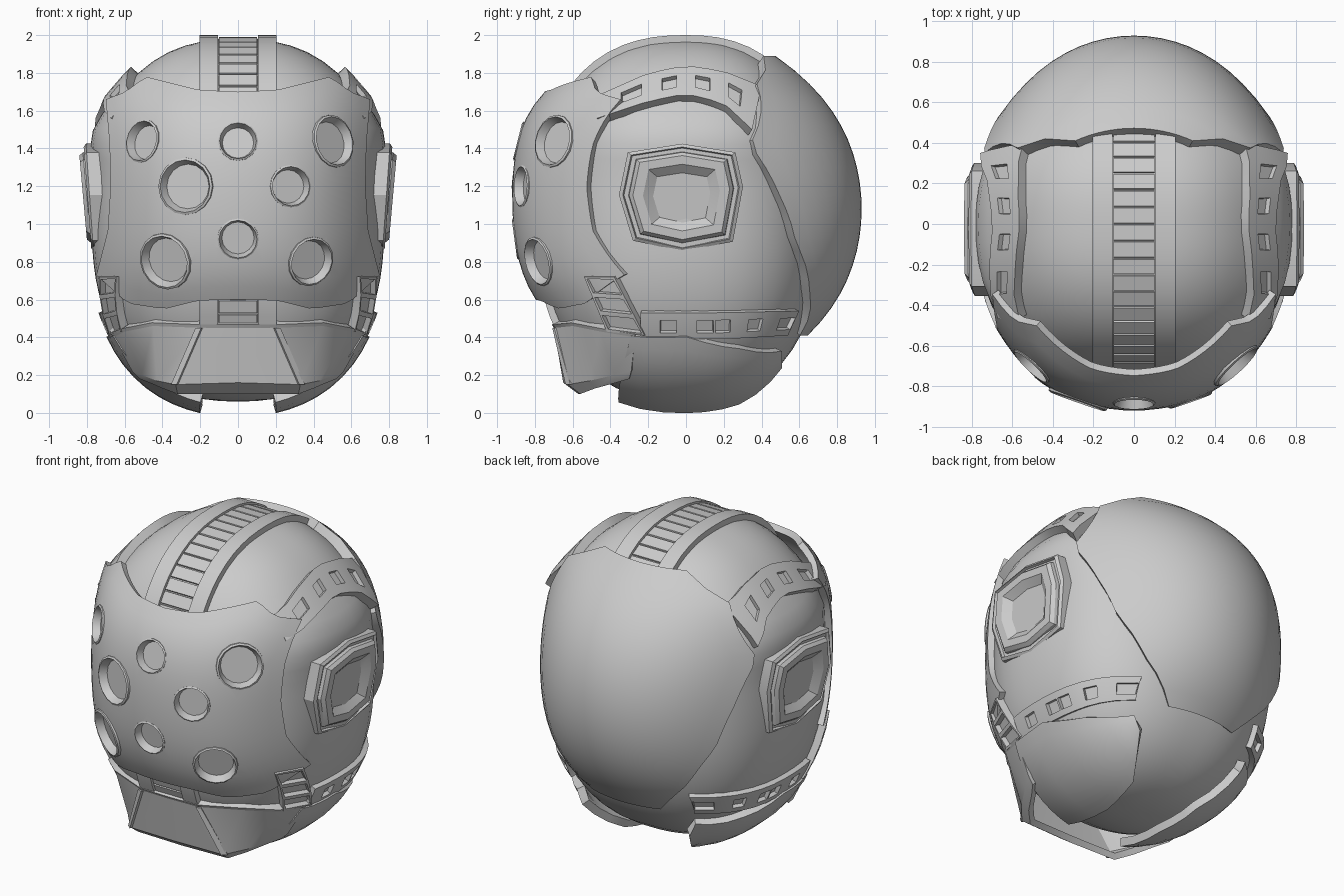
import bpy, bmesh, math
from mathutils import Vector, Matrix

if "Cube" in bpy.data.objects:
    bpy.data.objects.remove(bpy.data.objects["Cube"])

A, C, P, Z0 = 0.775, 0.96, 2.4, 1.02      # superellipsoid of the main shell
CEN = Vector((0, 0, Z0))


def depth(y):
    """Half depth of the shell: shallower at the back, under the back plate."""
    return 0.775 if y < 0 else 0.72


def bulge(z):
    """Widening of the shell above the ears."""
    return 1 + 0.08 * math.exp(-((z - 1.50) / 0.17) ** 2)


def interp(pts, t):
    """Piecewise linear lookup; pts = [(t, value), ...]."""
    for (t0, a), (t1, b) in zip(pts, pts[1:]):
        if t <= t1:
            return a + (b - a) * (t - t0) / (t1 - t0)
    return pts[-1][1]


def along(poly, t):
    """Point at parameter 0..1 along a polyline."""
    n = len(poly) - 1
    i = min(int(t * n), n - 1)
    return Vector(poly[i]).lerp(Vector(poly[i + 1]), t * n - i)


def side(y, z, off):
    """Point of the shell seen at (y, z) in the right view."""
    s = 1 - abs(y / (depth(y) + off)) ** P - abs((z - Z0) / (C + off)) ** P
    return Vector(((A + off) * max(s, 0) ** (1 / P) * bulge(z), y, z))


def radial(v, off):
    """Push a point radially on to the shell."""
    d = Vector(v) - CEN
    t = sum(abs(k / (r + off)) ** P for k, r in zip(d, (A, depth(d.y), C))) ** (-1 / P)
    p = CEN + d * t
    p.x *= bulge(p.z)
    return p


def grid(name, rows, thick=0.0, mirror=False, window=None, inset=(0.008, -0.025), center=CEN):
    """Quad surface through rows of points; chosen cells become recessed windows."""
    bm = bmesh.new()
    vs = [[bm.verts.new(p) for p in r] for r in rows]
    picked = []
    for i in range(len(rows) - 1):
        for j in range(len(rows[0]) - 1):
            f = bm.faces.new((vs[i][j], vs[i][j + 1], vs[i + 1][j + 1], vs[i + 1][j]))
            if window and window(i, j):
                picked.append(f)
    bm.normal_update()
    if sum(f.normal.dot(f.calc_center_median() - center) * f.calc_area() for f in bm.faces) < 0:
        bmesh.ops.reverse_faces(bm, faces=bm.faces[:])
        bm.normal_update()
    if picked:
        bmesh.ops.inset_individual(bm, faces=picked, thickness=inset[0], depth=0)
        bmesh.ops.inset_individual(bm, faces=picked, thickness=0.003, depth=inset[1])
    bmesh.ops.remove_doubles(bm, verts=bm.verts[:], dist=1e-5)
    return finish(name, bm, thick, mirror)


def finish(name, bm, thick=0.0, mirror=False):
    me = bpy.data.meshes.new(name)
    bm.to_mesh(me)
    bm.free()
    ob = bpy.data.objects.new(name, me)
    bpy.context.collection.objects.link(ob)
    if thick:
        m = ob.modifiers.new("thickness", 'SOLIDIFY')
        m.thickness, m.offset = thick, -1
    if mirror:
        ob.modifiers.new("mirror", 'MIRROR')
    return ob


def band(name, top, bottom, cols, levels, off, **kw):
    """Raised strip on the side of the shell between two (y, z) lines."""
    pts = []
    for h in levels:
        line = [along(bottom, j / cols).lerp(along(top, j / cols), h) for j in range(cols + 1)]
        pts.append([side(p[0], p[1], off) for p in line])
    return grid(name, pts, 0.06, True, **kw)


# Main shell
bm = bmesh.new()
bmesh.ops.create_uvsphere(bm, u_segments=48, v_segments=32, radius=1)
for v in bm.verts:
    v.co = radial(v.co + CEN, 0)
finish("main_shell", bm)

# Face mask
def mask_y(x, z):
    d = z - 1.14
    return -0.92 + 0.5 * x**2 + 0.8 * x**4 + 0.25 * d**2 + (0.95 if d > 0 else 0.6) * d**4

mask_top = [(0, 1.70), (.3, 1.71), (.7, 1.78), (.85, 1.70), (1, 1.66)]
mask_bottom = [(0, .60), (.28, .595), (.52, .55), (.78, .58), (1, .73)]
mask_width = [(0, .75), (.25, .69), (.5, .675), (.75, .68), (1, .70)]
rows = []
for i in range(17):
    v, r = i / 16, []
    for j in range(33):
        u = j / 16 - 1
        x = u * interp(mask_width, v)
        z = interp(mask_bottom, abs(u)) * (1 - v) + interp(mask_top, abs(u)) * v
        r.append((x, mask_y(x, z), z))
    rows.append(r)
mask = grid("face_mask", rows, 0.04)

# Lens sockets set along the mask normals, with matching holes
lenses = [(-.51, 1.44, .115), (0, 1.44, .105), (.51, 1.44, .14), (-.28, 1.2, .15),
          (.28, 1.2, .112), (0, .92, .108), (-.39, .8, .15), (.39, .8, .132)]
cut = bmesh.new()
for n, (x, z, r) in enumerate(lenses):
    d = z - 1.14
    nrm = Vector((x + 3.2 * x**3, -1, .5 * d + (3.8 if d > 0 else 2.4) * d**3)).normalized()
    m = Matrix.Translation((x, mask_y(x, z), z)) @ nrm.to_track_quat('Z', 'Y').to_matrix().to_4x4()
    prof = [(1.03 * r, -.045), (1.01 * r, -.004), (.93 * r, .002), (.79 * r, -.045), (0, -.045)]
    ring = [2 * math.pi * k / 16 for k in range(17)]
    grid(f"lens_{n + 1}", [[m @ Vector((q * math.cos(a), q * math.sin(a), h)) for a in ring]
                           for q, h in prof])
    bmesh.ops.create_cone(cut, cap_ends=True, segments=16, radius1=.95 * r, radius2=.95 * r,
                          depth=.2, matrix=m)
cutter = finish("lens_cutter", cut)
cutter.hide_render = True
bo = mask.modifiers.new("holes", 'BOOLEAN')
bo.operation, bo.object, bo.solver = 'DIFFERENCE', cutter, 'EXACT'

# Back plate
back_width = [(.41, .24), (.65, .47), (.9, .62), (1.15, .69), (1.42, .75), (1.75, .57), (1.9, .27)]
rows = []
for i in range(21):
    z = .41 + 1.48 * i / 20
    d, r = z - 1.08, []
    for j in range(21):
        x = (j / 10 - 1) * interp(back_width, z)
        r.append((x, .93 - .7 * x**2 - .43 * x**4 - .5 * d**2 - .3 * d**4, z))
    rows.append(r)
grid("back_plate", rows, 0.065)

# Crest: two rails and a ladder of rungs over the top
def crest_point(x, deg, off):
    c, s = math.cos(math.radians(deg)), math.sin(math.radians(deg))
    t = (abs(c / (depth(-c * -1) + off)) ** P + abs(s / (C + off)) ** P) ** (-1 / P)
    return (x, c * t, Z0 + s * t)

steps = [50 + 170 * k / 34 for k in range(35)]
grid("crest_rail", [[crest_point(x, a, .02) for a in steps] for x in (.105, .205)], .05, True)
grid("crest_rungs", [[crest_point(x, a, .0) for a in steps] for x in (-.105, .105)], .03,
     window=lambda i, j: True, inset=(.004, .01))

# Side bands with windows, and the cheek vents
band("upper_side_band", [(-.47, 1.68), (-.2, 1.80), (0, 1.84), (.2, 1.81), (.40, 1.73)],
     [(-.47, 1.56), (-.2, 1.65), (0, 1.69), (.2, 1.64), (.35, 1.50)], 9, (0, .27, .73, 1), .05,
     window=lambda i, j: i == 1 and j % 2)
band("lower_side_band", [(-.24, .53), (.2, .53), (.60, .54)],
     [(-.24, .39), (.2, .39), (.54, .41)], 9, (0, .2, .75, 1), .03,
     window=lambda i, j: i == 1 and j in (1, 3, 4, 6, 8))
band("cheek_vents", [(-.54, .72), (-.38, .72)], [(-.42, .43), (-.22, .41)], 1,
     (0, .33, .66, 1), .04, window=lambda i, j: True, inset=(.018, -.03))

# Ear housings: stepped rings around a recessed window
octagon = [(-1, .05), (-.86, .84), (0, 1), (.84, .84), (.96, .2), (.8, -.82), (0, -1), (-.78, -.8)]
octagon.append(octagon[0])
ear = [(1, .66), (1, .785), (.94, .797), (.92, .78), (.85, .78), (.84, .80), (.78, .82),
       (.62, .82), (.46, .785), (0, .785)]
tilt = lambda s, q: .09 * .285 * s * q if s < .85 else .02 * q
grid("ear_housing", [[(x + tilt(s, q), -.02 + .335 * s * p, 1.14 + .285 * s * q)
                      for p, q in octagon] for s, x in ear], mirror=True)

# Chin guard: flat centre, swept-back cheeks, edge curling under
chin_top = [(0, -.70, .45), (.2, -.695, .45), (.45, -.60, .46), (.60, -.45, .43), (.66, -.27, .40)]
chin_mid = [(0, -.65, .16), (.33, -.625, .15), (.43, -.51, .17), (.51, -.38, .20), (.56, -.29, .22)]
chin_low = [(0, -.57, .10), (.32, -.56, .10), (.40, -.48, .13), (.47, -.37, .16), (.52, -.30, .18)]
half = [[Vector(p) for p in r] for r in (chin_low, chin_mid, chin_top)]
full = [[Vector((-p.x, p.y, p.z)) for p in reversed(r[1:])] + r for r in half]
grid("chin_guard", full, .04)
grid("chin_ridge", [[(.195, -.708, .45), (.325, -.638, .15)], [(.225, -.698, .45), (.355, -.612, .15)]],
     .03, True)
# Lip joining the chin guard to the shell
inner = [(p[0] * .88, p[1] * .88, p[2] + .05) for p in chin_top]
grid("chin_lip", [chin_top, inner], .02, True)

# Jaw plates wrapping under the shell
jaw_top = [(.68, -.30, .39), (.70, 0, .40), (.64, .30, .31), (.50, .60, .20)]
jaw_low = [(.2, -.36, .05), (.2, 0, 0), (.24, .28, .05), (.42, .56, .16)]
rows = []
for i in range(9):
    t = i / 8
    rows.append([radial(along(jaw_low, k / 9).lerp(along(jaw_top, k / 9), t), .075 - .035 * t)
                 for k in range(10)])
grid("jaw_plate", rows, .05, True)

# Bake modifiers and shade smooth with crisp edges
for ob in bpy.context.scene.objects:
    ob.select_set(ob != cutter)
bpy.context.view_layer.objects.active = mask
bpy.ops.object.convert(target='MESH')
bpy.ops.object.shade_smooth_by_angle(angle=math.radians(28))
bpy.data.objects.remove(cutter)
